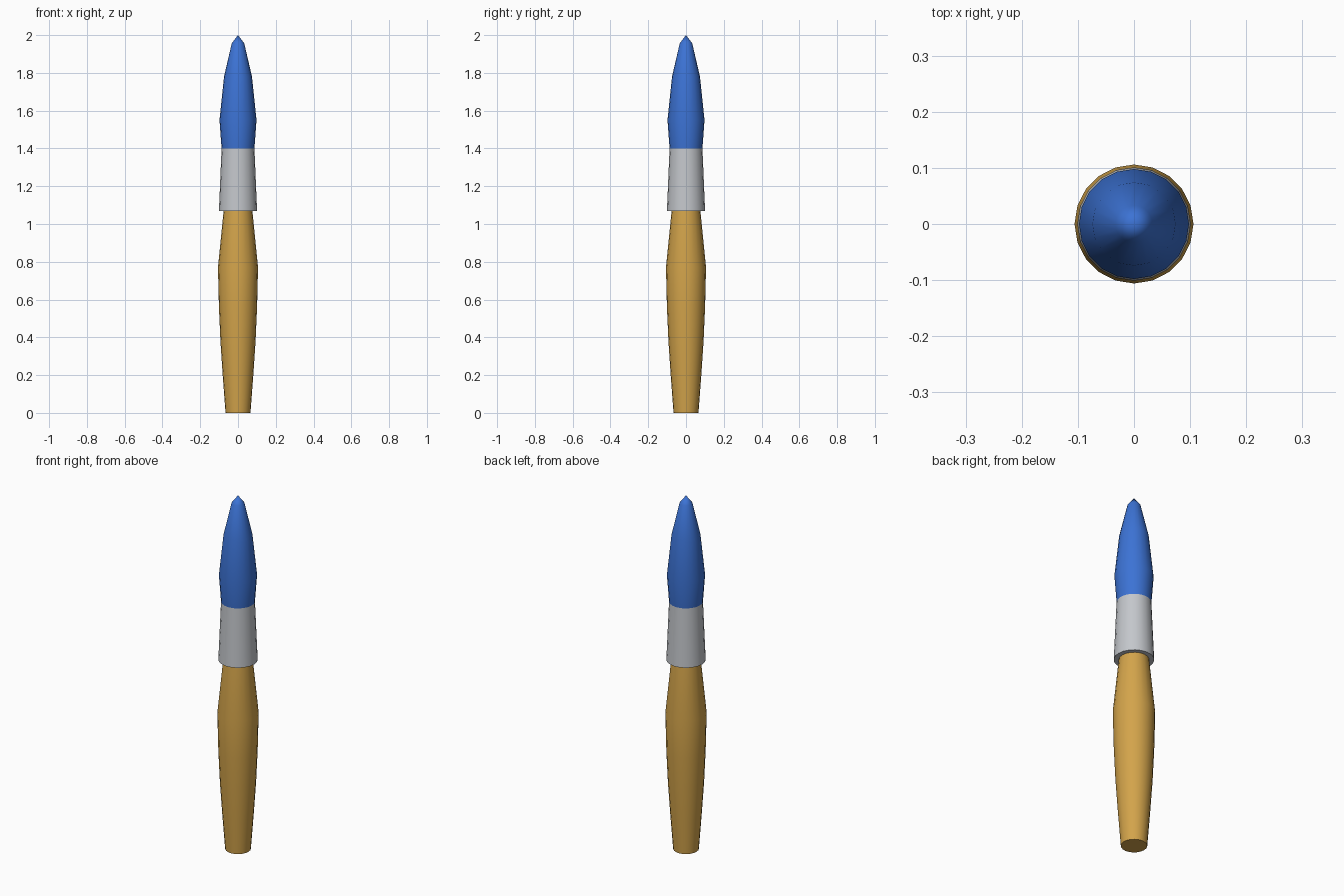
import bpy, bmesh, math

if "Cube" in bpy.data.objects:
    bpy.data.objects.remove(bpy.data.objects["Cube"])

SIDES = 20


def make_material(name, rgb):
    mat = bpy.data.materials.new(name)
    mat.diffuse_color = (*rgb, 1.0)
    mat.use_nodes = True
    mat.node_tree.nodes["Principled BSDF"].inputs["Base Color"].default_value = mat.diffuse_color
    return mat


def lathe(name, profile, mat):
    """Turn a (radius, height) profile around z; radius 0 makes a pole, open ends are capped."""
    bm = bmesh.new()
    rings = []
    for r, z in profile:
        if r == 0:
            rings.append([bm.verts.new((0, 0, z))] * SIDES)
        else:
            rings.append([bm.verts.new((r * math.cos(2 * math.pi * i / SIDES),
                                        r * math.sin(2 * math.pi * i / SIDES), z))
                          for i in range(SIDES)])
    for low, high in zip(rings, rings[1:]):
        for i in range(SIDES):
            j = (i + 1) % SIDES
            bm.faces.new(list(dict.fromkeys((low[i], low[j], high[j], high[i]))))
    if profile[0][0] > 0:
        bm.faces.new(rings[0][::-1])
    if profile[-1][0] > 0:
        bm.faces.new(rings[-1])
    bmesh.ops.recalc_face_normals(bm, faces=bm.faces)
    mesh = bpy.data.meshes.new(name)
    bm.to_mesh(mesh)
    bm.free()
    mesh.materials.append(mat)
    obj = bpy.data.objects.new(name, mesh)
    bpy.context.collection.objects.link(obj)
    bpy.ops.object.select_all(action='DESELECT')
    obj.select_set(True)
    bpy.context.view_layer.objects.active = obj
    bpy.ops.object.shade_smooth_by_angle(angle=math.radians(35))
    return obj


wood = make_material("golden wood", (0.65, 0.37, 0.07))
metal = make_material("light grey metal", (0.55, 0.57, 0.60))
paint = make_material("blue bristle", (0.045, 0.17, 0.66))

# Tapered wooden handle, widest above the middle
lathe("handle", [(0.066, 0), (0.081, 0.2), (0.093, 0.38), (0.101, 0.56),
                 (0.106, 0.77), (0.076, 1.07)], wood)

# Metal collar, wider at the bottom
lathe("ferrule", [(0.101, 1.07), (0.087, 1.40)], metal)

# Pointed bristle head
lathe("bristles", [(0.087, 1.40), (0.098, 1.55), (0.074, 1.78),
                   (0.033, 1.957), (0, 2.0)], paint)
